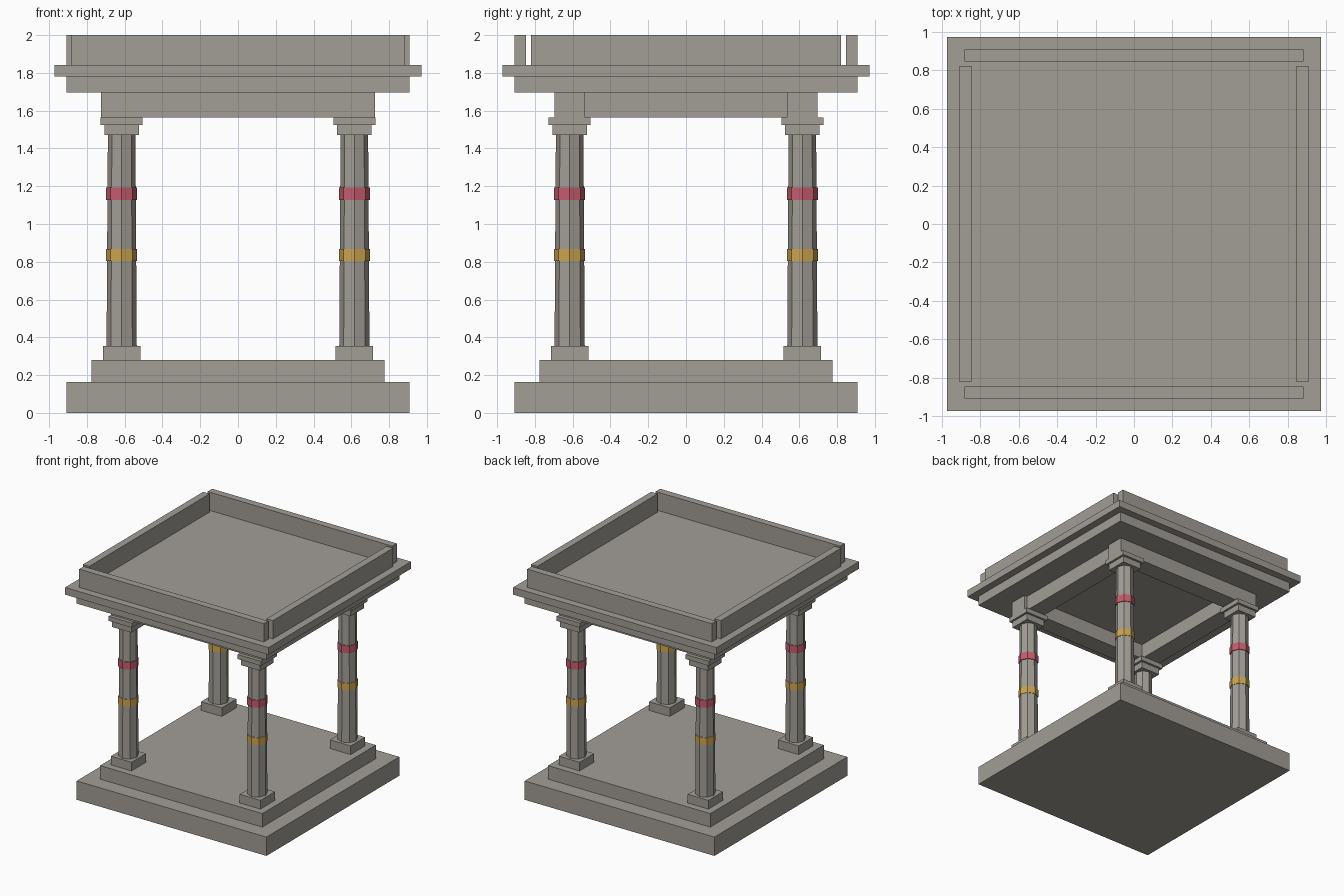
import bpy
import math

default_cube = bpy.data.objects.get("Cube")
if default_cube:
    bpy.data.objects.remove(default_cube, do_unlink=True)


def make_material(name, rgb):
    mat = bpy.data.materials.new(name)
    mat.use_nodes = True
    colour = (*rgb, 1.0)
    mat.diffuse_color = colour
    mat.node_tree.nodes["Principled BSDF"].inputs["Base Color"].default_value = colour
    return mat


stone = make_material("warm grey stone", (0.36, 0.34, 0.305))
red = make_material("red band", (0.56, 0.11, 0.15))
gold = make_material("gold band", (0.60, 0.37, 0.08))


def box(name, x, y, z0, z1, sx, sy):
    """Stone block centred on x, y, between two heights."""
    bpy.ops.mesh.primitive_cube_add(size=1, location=(x, y, (z0 + z1) / 2))
    ob = bpy.context.object
    ob.name = name
    ob.scale = (sx, sy, z1 - z0)
    bpy.ops.object.transform_apply(location=False, rotation=False, scale=True)
    ob.data.materials.append(stone)


def octagon(name, x, y, z0, z1, r0, r1, mat):
    """Eight-sided tapered drum with a corner on each axis."""
    bpy.ops.mesh.primitive_cone_add(vertices=8, radius1=r0, radius2=r1,
                                    depth=z1 - z0, location=(x, y, (z0 + z1) / 2))
    ob = bpy.context.object
    ob.name = name
    ob.data.materials.append(mat)


# Stepped base
box("base_slab", 0, 0, 0, 0.163, 1.814, 1.814)
box("base_step", 0, 0, 0.163, 0.28, 1.55, 1.55)

# Columns with plinths, painted bands and capitals
C = 0.616
for y, depth in ((-C, "front"), (C, "back")):
    for x, side in ((-C, "right"), (C, "left")):
        tag = f"{depth}_{side}"
        box(f"plinth_{tag}", x, y, 0.28, 0.355, 0.198, 0.198)
        octagon(f"column_{tag}", x, y, 0.355, 1.47, 0.08, 0.073, stone)
        octagon(f"gold_band_{tag}", x, y, 0.805, 0.868, 0.082, 0.082, gold)
        octagon(f"red_band_{tag}", x, y, 1.127, 1.192, 0.082, 0.082, red)
        box(f"capital_neck_{tag}", x, y, 1.47, 1.525, 0.184, 0.184)
        box(f"capital_top_{tag}", x, y, 1.525, 1.565, 0.222, 0.222)

# Beams and parapet walls on all four sides
for s, depth, side in ((-1, "front", "right"), (1, "back", "left")):
    box(f"beam_{depth}", 0, s * C, 1.565, 1.695, 1.45, 0.16)
    box(f"beam_{side}", s * C, 0, 1.565, 1.695, 0.16, 1.072)
    box(f"parapet_{depth}", 0, s * 0.877, 1.842, 2.0, 1.764, 0.062)
    box(f"parapet_{side}", s * 0.877, 0, 1.842, 2.0, 0.062, 1.642)

# Roof
box("cornice", 0, 0, 1.695, 1.78, 1.814, 1.814)
box("roof_slab", 0, 0, 1.78, 1.842, 1.944, 1.944)
